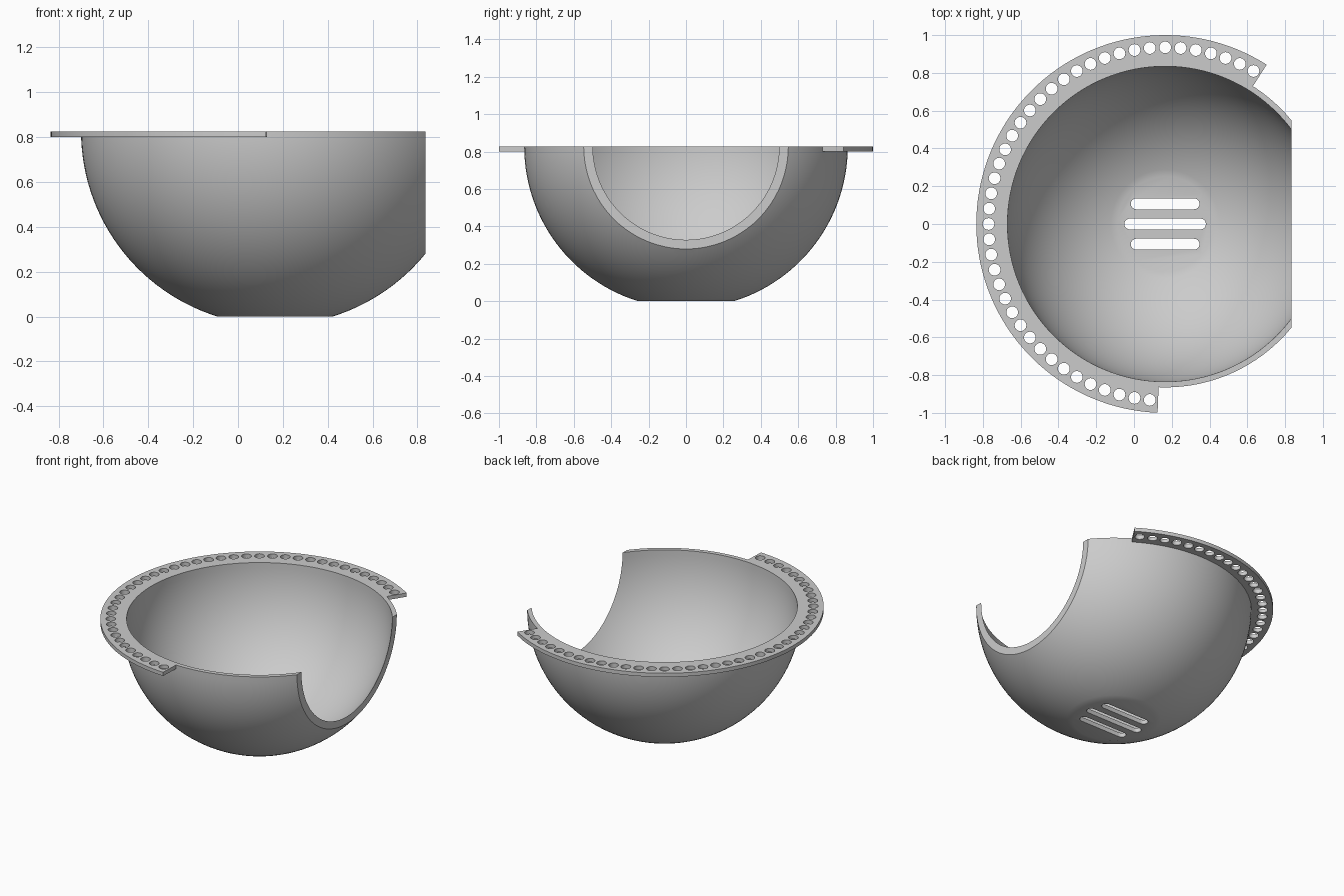
import bpy, bmesh
from math import sin, cos, radians, asin, acos, pi

if "Cube" in bpy.data.objects:
    bpy.data.objects.remove(bpy.data.objects["Cube"], do_unlink=True)

CX, TOP = 0.165, 0.826            # bowl axis and rim height
OUTER, INNER, FLOOR = 0.865, 0.835, 0.03

grey = bpy.data.materials.new("light grey")
grey.use_nodes = True
grey.diffuse_color = (0.6, 0.6, 0.6, 1)
grey.node_tree.nodes["Principled BSDF"].inputs["Base Color"].default_value = grey.diffuse_color


def make(name, bm):
    bmesh.ops.recalc_face_normals(bm, faces=bm.faces)
    mesh = bpy.data.meshes.new(name)
    bm.to_mesh(mesh)
    bm.free()
    mesh.materials.append(grey)
    obj = bpy.data.objects.new(name, mesh)
    bpy.context.collection.objects.link(obj)
    return obj


def prism(bm, outline, z0, z1):
    low = [bm.verts.new((x, y, z0)) for x, y in outline]
    high = [bm.verts.new((x, y, z1)) for x, y in outline]
    bm.faces.new(low[::-1])
    bm.faces.new(high)
    for i in range(len(low)):
        j = (i + 1) % len(low)
        bm.faces.new((low[i], low[j], high[j], high[i]))


def arc(r, a0, a1, n, x=CX, y=0):
    angles = [radians(a0 + (a1 - a0) * i / n) for i in range(n + 1)]
    return [(x + r * cos(a), y + r * sin(a)) for a in angles]


def boolean(target, tool, operation):
    mod = target.modifiers.new(operation.lower(), 'BOOLEAN')
    mod.operation, mod.solver, mod.object = operation, 'EXACT', tool
    bpy.context.view_layer.objects.active = target
    bpy.ops.object.modifier_apply(modifier=mod.name)
    bpy.data.objects.remove(tool, do_unlink=True)


# Bowl: spherical shell with a flat foot and flat inner floor
def meridian(r, depth, n=28):
    end = asin(depth / r)
    return [(r * cos(end * i / n), TOP - r * sin(end * i / n)) for i in range(n + 1)]


SIDES = 128
bm = bmesh.new()
profile = meridian(OUTER, TOP)[::-1] + meridian(INNER, TOP - FLOOR)
rings = [[bm.verts.new((CX + r * cos(2 * pi * k / SIDES), r * sin(2 * pi * k / SIDES), z))
          for k in range(SIDES)] for r, z in profile]
for a, b in zip(rings, rings[1:]):
    for k in range(SIDES):
        n = (k + 1) % SIDES
        bm.faces.new((a[k], a[n], b[n], b[k]))
bm.faces.new(rings[0][::-1])
bm.faces.new(rings[-1])
bowl = make("bowl", bm)

# Flat side opening
bm = bmesh.new()
prism(bm, [(0.835, -2), (2, -2), (2, 2), (0.835, 2)], -1, 2)
boolean(bowl, make("side_cutter", bm), 'DIFFERENCE')

# Drain slots in the floor
bm = bmesh.new()
for y, half in ((-0.107, 0.153), (0, 0.187), (0.107, 0.153)):
    outline = arc(0.029, -90, 90, 8, CX + half, y) + arc(0.029, 90, 270, 8, CX - half, y)
    prism(bm, outline, -0.1, 0.2)
boolean(bowl, make("slot_cutter", bm), 'DIFFERENCE')

# Partial rim flange with a row of round holes
bm = bmesh.new()
prism(bm, arc(1.0, 57.5, 267.7, 84) + arc(0.85, 267.7, 57.5, 84), 0.8, TOP)
flange = make("flange", bm)
bm = bmesh.new()
for angle in range(60, 266, 5):
    a = radians(angle)
    prism(bm, arc(0.031, 0, 345, 23, CX + 0.935 * cos(a), 0.935 * sin(a)), 0.7, 0.9)
boolean(flange, make("hole_cutter", bm), 'DIFFERENCE')
boolean(bowl, flange, 'UNION')
bowl.name = "strainer_bowl"

# Smooth shading with sharp rims
bpy.ops.object.select_all(action='DESELECT')
bowl.select_set(True)
bpy.context.view_layer.objects.active = bowl
bpy.ops.object.shade_smooth_by_angle(angle=radians(30))
